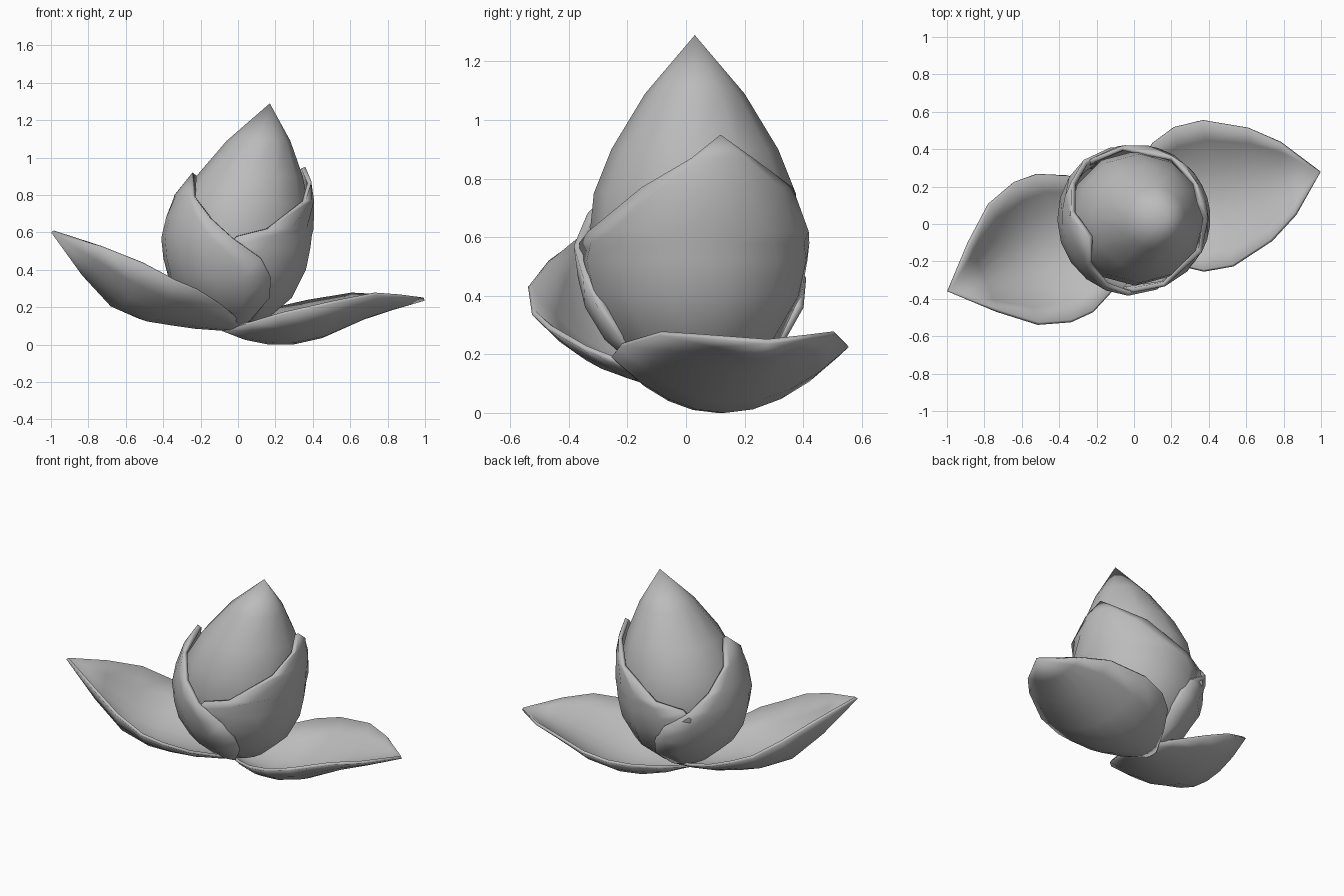
import bpy, bmesh, math
from mathutils import Vector

if "Cube" in bpy.data.objects:
    bpy.data.objects.remove(bpy.data.objects["Cube"])

grey = bpy.data.materials.new("soft_grey")
grey.use_nodes = True
grey.diffuse_color = (0.5, 0.5, 0.5, 1)
grey.node_tree.nodes["Principled BSDF"].inputs["Base Color"].default_value = (0.5, 0.5, 0.5, 1)


def sheet(name, rows, thickness=0.0):
    """Skin a grid of points; a thickness grows it along its normals."""
    bm = bmesh.new()
    grid = [[bm.verts.new(p) for p in row] for row in rows]
    for a, b in zip(grid, grid[1:]):
        for j in range(len(a) - 1):
            bm.faces.new((a[j], b[j], b[j + 1], a[j + 1]))
    bmesh.ops.remove_doubles(bm, verts=bm.verts, dist=0.0005)
    if not thickness:
        bmesh.ops.recalc_face_normals(bm, faces=bm.faces)
    mesh = bpy.data.meshes.new(name)
    bm.to_mesh(mesh)
    bm.free()
    mesh.materials.append(grey)
    obj = bpy.data.objects.new(name, mesh)
    bpy.context.collection.objects.link(obj)
    if thickness:
        mod = obj.modifiers.new("thickness", "SOLIDIFY")
        mod.thickness, mod.offset = thickness, 1
    bpy.ops.object.select_all(action="DESELECT")
    obj.select_set(True)
    bpy.context.view_layer.objects.active = obj
    bpy.ops.object.shade_smooth_by_angle(angle=math.radians(55))
    return obj


def wrap(name, facing, profile, columns, thickness=0.0):
    """Surface around the leaning bud axis; profile holds (z, radius, half angle)."""
    rows = []
    for z, r, half in profile:
        cx = 0.17 * (max(z - 0.5, 0) / 0.79) ** 1.5
        angles = [math.radians(facing + half * (2 * j / columns - 1)) for j in range(columns + 1)]
        rows.append([(cx + r * math.cos(a), 0.03 + r * math.sin(a), z) for a in angles])
    return sheet(name, rows, thickness)


def open_petal(name, base, tip, profile, columns=8):
    """Cupped petal; profile holds (distance, half width, centre height, edge rise)."""
    base, tip = Vector(base), Vector(tip)
    along = (tip - base).normalized()
    across = Vector((-along.y, along.x))
    rows = []
    for s, width, z, rise in profile:
        row = []
        for j in range(columns + 1):
            w = 2 * j / columns - 1
            p = base + along * s + across * (w * width)
            row.append((p.x, p.y, z + rise * w * w))
        rows.append(row)
    return sheet(name, rows, 0.018)


# Closed heart of the bud
wrap("bud_core", 0, [(0.1, 0, 180), (0.16, 0.15, 180), (0.28, 0.27, 180), (0.45, 0.345, 180),
                     (0.6, 0.36, 180), (0.75, 0.345, 180), (0.9, 0.285, 180),
                     (1.09, 0.17, 180), (1.29, 0, 180)], 12)

# Two petals hugging the bud, the right one outermost
wrap("left_wrapping_petal", 17, [(0.09, 0.03, 70), (0.14, 0.16, 85), (0.25, 0.29, 100),
                                 (0.4, 0.37, 112), (0.52, 0.395, 115), (0.58, 0.395, 108),
                                 (0.62, 0.395, 84), (0.77, 0.375, 46), (0.87, 0.34, 19),
                                 (0.95, 0.3, 0)], 8, 0.025)
wrap("right_wrapping_petal", 198, [(0.08, 0.03, 70), (0.13, 0.17, 95), (0.25, 0.31, 105),
                                   (0.36, 0.375, 100), (0.46, 0.4, 90), (0.57, 0.415, 67),
                                   (0.68, 0.405, 47), (0.8, 0.38, 24), (0.92, 0.325, 0)], 8, 0.028)

# Two petals fallen open
open_petal("right_open_petal", (0, 0.05), (-1, -0.36),
           [(-0.04, 0.06, 0.08, 0.01), (0.1, 0.2, 0.075, 0.07), (0.25, 0.33, 0.085, 0.13),
            (0.4, 0.4, 0.105, 0.18), (0.53, 0.405, 0.125, 0.21), (0.7, 0.35, 0.19, 0.24),
            (0.88, 0.2, 0.36, 0.16), (1.08, 0, 0.6, 0)])
open_petal("left_open_petal", (0, 0.07), (1, 0.28),
           [(-0.08, 0.05, 0.07, 0.01), (0.04, 0.2, 0.025, 0.09), (0.17, 0.335, 0, 0.16),
            (0.3, 0.395, 0, 0.19), (0.46, 0.4, 0.035, 0.19), (0.69, 0.31, 0.135, 0.13),
            (0.845, 0.2, 0.185, 0.07), (1.02, 0, 0.235, 0)])
